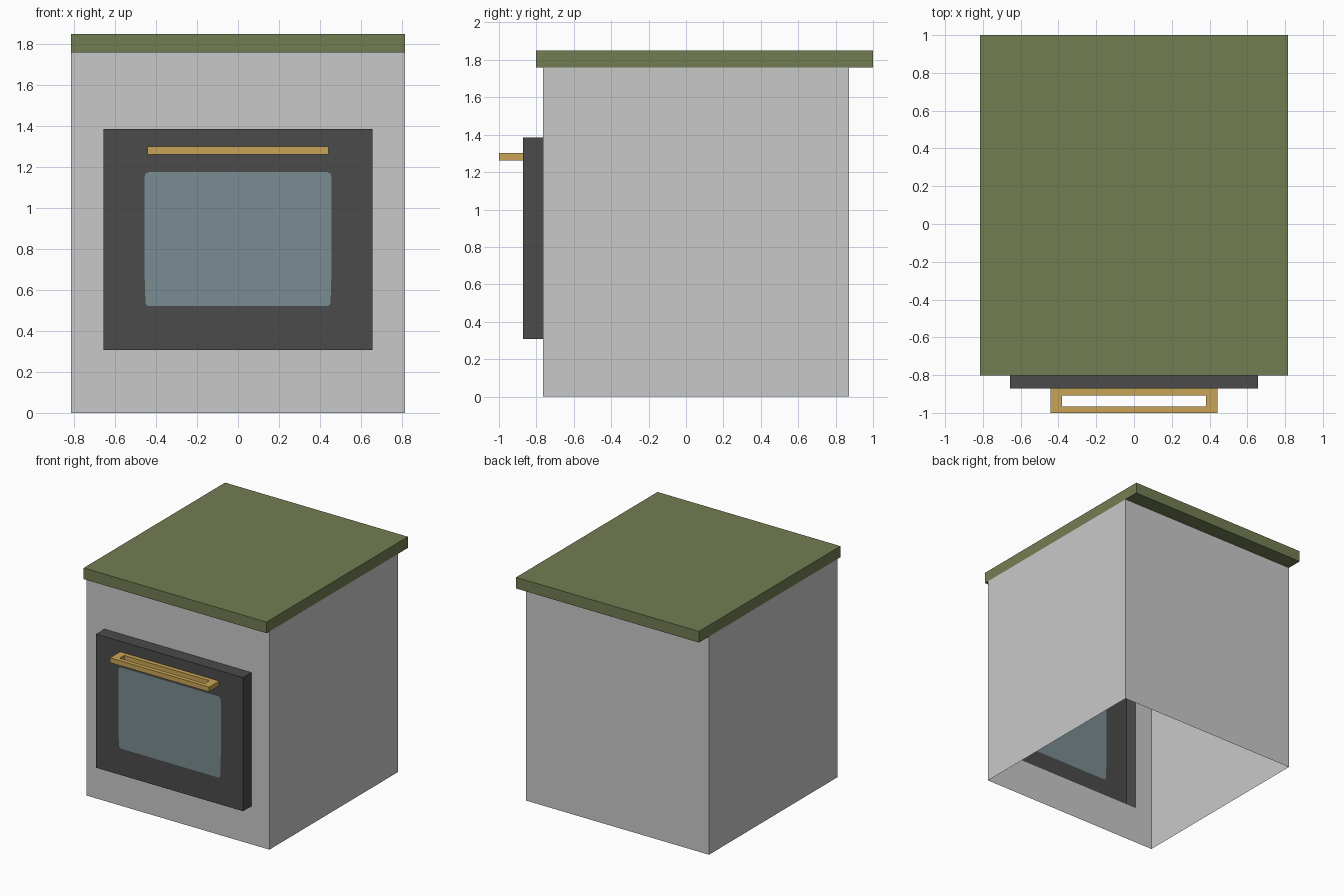
import bpy, bmesh
from mathutils import Vector

if "Cube" in bpy.data.objects:
    bpy.data.objects.remove(bpy.data.objects["Cube"])


def material(name, rgb):
    m = bpy.data.materials.new(name)
    m.diffuse_color = (*rgb, 1)
    m.use_nodes = True
    m.node_tree.nodes["Principled BSDF"].inputs["Base Color"].default_value = m.diffuse_color
    return m


GREY = material("light grey", (0.584, 0.584, 0.584))
OLIVE = material("olive green", (0.171, 0.205, 0.084))
DARK = material("charcoal", (0.07, 0.07, 0.07))
GOLD = material("brass", (0.578, 0.376, 0.091))
GLASS = material("blue grey glass", (0.195, 0.262, 0.283))


def finish(bm, name, *mats):
    me = bpy.data.meshes.new(name)
    bm.to_mesh(me)
    bm.free()
    for m in mats:
        me.materials.append(m)
    ob = bpy.data.objects.new(name, me)
    bpy.context.collection.objects.link(ob)
    return ob


def rect(w, lo, hi):
    return [(-w, lo), (w, lo), (w, hi), (-w, hi)]


def loop(bm, pts):
    return [bm.verts.new(p) for p in pts]


def bridge(bm, a, b):
    """Quads between two matching loops."""
    n = len(a)
    return [bm.faces.new((a[i], a[(i + 1) % n], b[(i + 1) % n], b[i])) for i in range(n)]


def on_plane(pts, y):
    return [(x, y, z) for x, z in pts]


W, FRONT, BACK, TOP = 0.816, -0.765, 0.872, 1.76
DOOR_Y = -0.872
DOOR = rect(0.656, 0.308, 1.386)

# Cabinet: thin shell, open underneath, with a door opening in the front
bm = bmesh.new()
outer = loop(bm, on_plane(rect(W, 0, TOP), FRONT))
bridge(bm, outer, loop(bm, on_plane(DOOR, FRONT)))
back = loop(bm, on_plane(rect(W, 0, TOP), BACK))
for i in (1, 3):
    j = (i + 1) % 4
    bm.faces.new((outer[i], back[i], back[j], outer[j]))
bm.faces.new(back[::-1])
finish(bm, "cabinet", GREY)

# Door: hollow raised panel with the window cut into its front
bm = bmesh.new()
rim = loop(bm, on_plane(DOOR, FRONT))
face = loop(bm, on_plane(DOOR, DOOR_Y))
bridge(bm, face, rim)
half = [(0.434, 0.521), (0.447, 0.527), (0.452, 0.54), (0.457, 0.70),
        (0.457, 1.153), (0.451, 1.168), (0.435, 1.176)]
window = loop(bm, on_plane(half + [(-x, z) for x, z in reversed(half)], DOOR_Y))
edges = []
for lp in (face, window):
    for a, b in zip(lp, lp[1:] + lp[:1]):
        edges.append(bm.edges.get((a, b)) or bm.edges.new((a, b)))
bmesh.ops.triangle_fill(bm, edges=edges, use_beauty=True, normal=Vector((0, -1, 0)))
# Keep only the frame from the fill, then add the glass as one face
inside = set(window)
bmesh.ops.delete(bm, geom=[f for f in bm.faces if set(f.verts) <= inside], context='FACES_ONLY')
pane = bm.faces.new(window)
pane.material_index = 1
bm.normal_update()
for f in bm.faces:
    if f.normal.y > 0.5:
        f.normal_flip()
finish(bm, "oven_door", DARK, GLASS)

# Worktop slab, overhanging front and back
bm = bmesh.new()
bmesh.ops.create_cube(bm, size=1)
for v in bm.verts:
    v.co = (v.co.x * 2 * W, 1.0 if v.co.y > 0 else -0.802, 1.85 if v.co.z > 0 else TOP)
finish(bm, "worktop", OLIVE)

# Handle: flat rectangular frame
bm = bmesh.new()
rings = [loop(bm, [(x, y, z) for x, y in pts])
         for pts, z in ((rect(0.442, -1.0, DOOR_Y), 1.262), (rect(0.442, -1.0, DOOR_Y), 1.301),
                        (rect(0.38, -0.965, -0.907), 1.301), (rect(0.38, -0.965, -0.907), 1.262))]
for i in range(4):
    bridge(bm, rings[i], rings[(i + 1) % 4])
bmesh.ops.recalc_face_normals(bm, faces=bm.faces)
finish(bm, "door_handle", GOLD)
